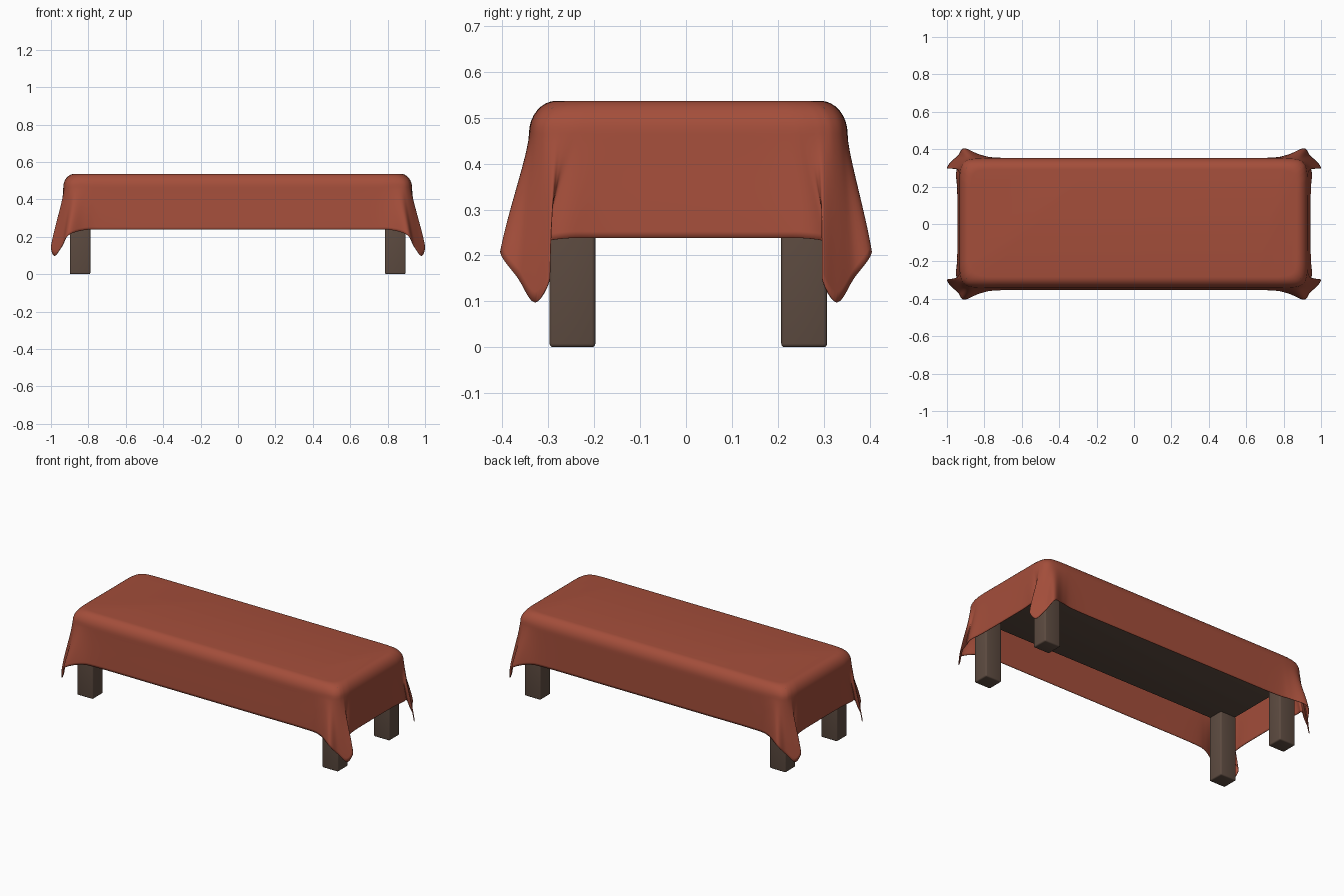
import bpy, bmesh, math
from mathutils import Vector

if "Cube" in bpy.data.objects:
    bpy.data.objects.remove(bpy.data.objects["Cube"])


def material(name, rgb):
    m = bpy.data.materials.new(name)
    m.diffuse_color = (*rgb, 1)
    m.use_nodes = True
    m.node_tree.nodes["Principled BSDF"].inputs["Base Color"].default_value = m.diffuse_color
    return m


CLOTH = material("rust red cloth", (0.37, 0.076, 0.043))
WOOD = material("dark brown wood", (0.112, 0.072, 0.053))


def finish(name, bm, mat, angle):
    bmesh.ops.recalc_face_normals(bm, faces=bm.faces)
    me = bpy.data.meshes.new(name)
    bm.to_mesh(me)
    bm.free()
    me.materials.append(mat)
    ob = bpy.data.objects.new(name, me)
    bpy.context.collection.objects.link(ob)
    bpy.ops.object.select_all(action='DESELECT')
    bpy.context.view_layer.objects.active = ob
    ob.select_set(True)
    bpy.ops.object.shade_smooth_by_angle(angle=math.radians(angle))
    return ob


def box(name, lo, hi, bevel):
    bm = bmesh.new()
    bmesh.ops.create_cube(bm, size=1)
    for v in bm.verts:
        v.co = Vector([(l + h) / 2 + c * (h - l) for l, h, c in zip(lo, hi, v.co)])
    bmesh.ops.bevel(bm, geom=bm.edges[:], offset=bevel, segments=3, profile=0.5, affect='EDGES')
    return finish(name, bm, WOOD, 40)


# Table: slab and four legs
OX, OY = -0.002, 0.005
box("table_top", (-0.9 + OX, -0.305 + OY, 0.40), (0.9 + OX, 0.305 + OY, 0.525), 0.015)
for sx, nx in ((-1, "left"), (1, "right")):
    for sy, ny in ((-1, "front"), (1, "back")):
        cx, cy = sx * 0.8425 + OX, sy * 0.2525 + OY
        box(f"{ny}_{nx}_leg", (cx - 0.055, cy - 0.05, 0), (cx + 0.055, cy + 0.05, 0.405), 0.008)

# Cloth corner: shoulder (x, y), then hem (x, y, z), from long side to short side
CORNER = [
    (0.35, 0.347, 0.35, 0.353, 0.238),
    (0.70, 0.347, 0.71, 0.354, 0.238),
    (0.80, 0.347, 0.82, 0.370, 0.236),
    (0.86, 0.344, 0.908, 0.405, 0.208),
    (0.894, 0.335, 0.942, 0.366, 0.150),
    (0.915, 0.316, 0.982, 0.330, 0.098),
    (0.924, 0.295, 1.000, 0.297, 0.150),
    (0.928, 0.275, 0.965, 0.304, 0.195),
    (0.931, 0.250, 0.942, 0.310, 0.226),
    (0.932, 0.220, 0.952, 0.265, 0.237),
    (0.932, 0.120, 0.945, 0.160, 0.238),
]


def mirrored(sx, sy):
    return [(a * sx, b * sy, c * sx, d * sy, z) for a, b, c, d, z in CORNER]


ctrl = (mirrored(1, 1) + mirrored(1, -1)[::-1] + mirrored(-1, -1) + mirrored(-1, 1)[::-1])


def spline(pts, steps):
    out, n = [], len(pts)
    for i in range(n):
        p = [pts[(i + k - 1) % n] for k in range(4)]
        for s in range(steps):
            t = s / steps
            out.append([0.5 * (2 * b + (c - a) * t + (2 * a - 5 * b + 4 * c - d) * t * t
                               + (3 * b - a - 3 * c + d) * t ** 3) for a, b, c, d in zip(*p)])
    return out


loop = spline(ctrl, 6)
TOP, SHOULDER, ROUND = 0.537, 0.465, 0.06
bm = bmesh.new()
rings = []
# Rounded shoulder rings
for k in range(9):
    a = math.pi / 2 * k / 8
    inset = ROUND * (1 - math.sin(a))
    z = SHOULDER + (TOP - SHOULDER) * math.cos(a)
    rings.append([bm.verts.new((x * (1 - inset / 0.93) + OX, y * (1 - inset / 0.347) + OY, z))
                  for x, y, *_ in loop])
# Hanging skirt rings, blending from shoulder to folded hem
for k in range(1, 17):
    t = k / 16
    f = 0.75 * t + 0.25 * t * t * (3 - 2 * t)
    rings.append([bm.verts.new((x + (hx - x) * f + OX * (1 - f), y + (hy - y) * f + OY * (1 - f),
                                SHOULDER + (hz - SHOULDER) * t)) for x, y, hx, hy, hz in loop])
for r0, r1 in zip(rings, rings[1:]):
    for i in range(len(r0)):
        j = (i + 1) % len(r0)
        bm.faces.new((r0[i], r0[j], r1[j], r1[i]))
bm.faces.new(rings[0])
cloth = finish("tablecloth", bm, CLOTH, 80)
sol = cloth.modifiers.new("thickness", 'SOLIDIFY')
sol.thickness = 0.003
sol.offset = -1
